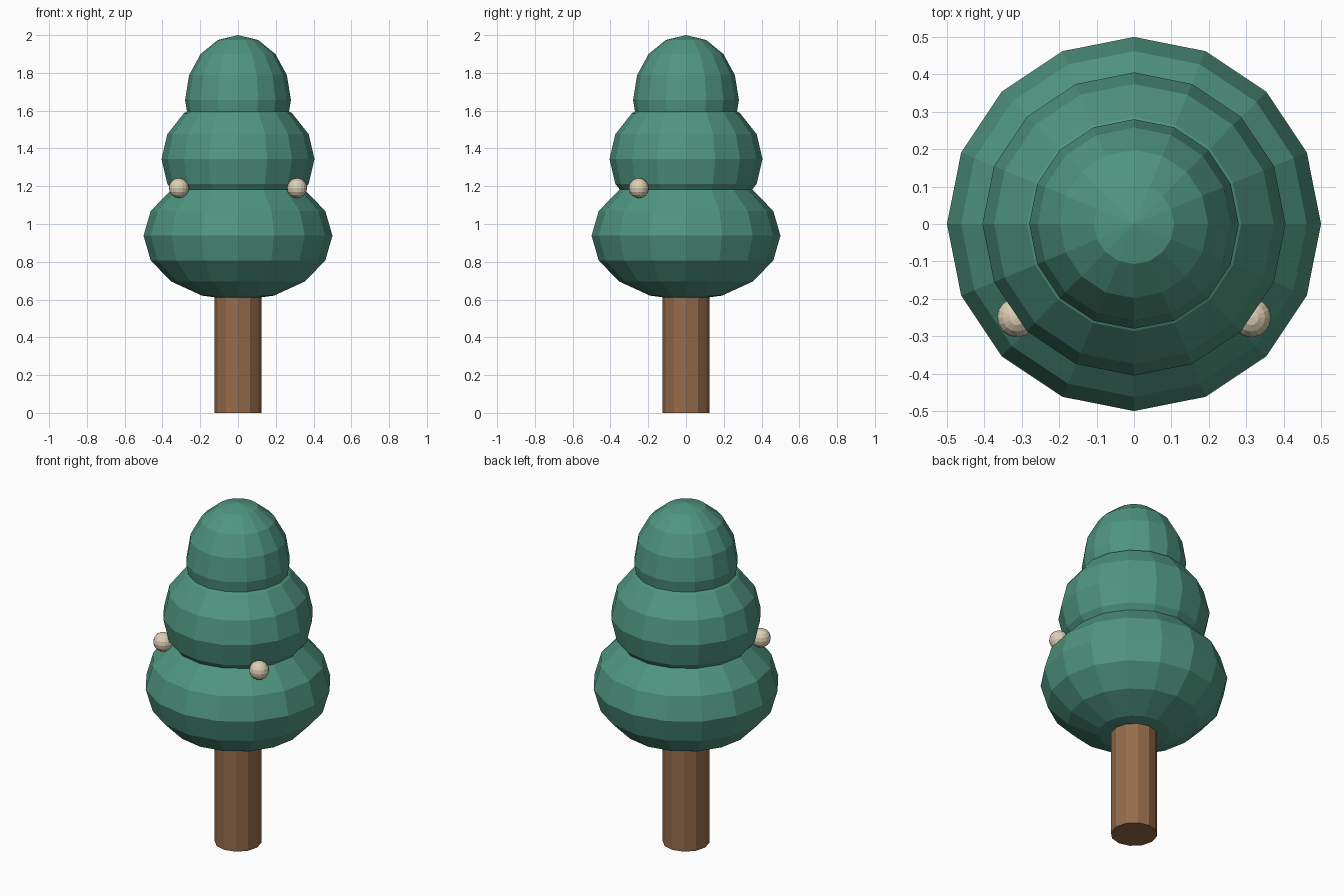
import bpy

default_cube = bpy.data.objects.get("Cube")
if default_cube:
    bpy.data.objects.remove(default_cube, do_unlink=True)


def make_material(name, rgb):
    mat = bpy.data.materials.new(name)
    mat.use_nodes = True
    colour = (*rgb, 1)
    mat.diffuse_color = colour
    bsdf = next(n for n in mat.node_tree.nodes if n.type == 'BSDF_PRINCIPLED')
    bsdf.inputs["Base Color"].default_value = colour
    return mat


green = make_material("leaf green", (0.08, 0.305, 0.22))
brown = make_material("bark brown", (0.305, 0.15, 0.07))
cream = make_material("berry cream", (0.73, 0.63, 0.46))


def add_ball(name, centre, radius, height, mat):
    """Faceted ball, squashed to its own half height."""
    bpy.ops.mesh.primitive_uv_sphere_add(segments=16, ring_count=8, radius=1, location=centre)
    ball = bpy.context.object
    ball.name = name
    ball.scale = (radius, radius, height)
    ball.data.materials.append(mat)
    bpy.ops.object.transform_apply(location=False, rotation=False, scale=True)
    bpy.ops.object.shade_flat()


# Trunk, reaching up into the foliage
trunk_height = 0.7
bpy.ops.mesh.primitive_cylinder_add(vertices=12, radius=0.125, depth=trunk_height,
                                    location=(0, 0, trunk_height / 2))
trunk = bpy.context.object
trunk.name = "trunk"
trunk.data.materials.append(brown)

# Three overlapping tiers of foliage
for name, z, radius in (("lower_foliage", 0.938, 0.5),
                        ("middle_foliage", 1.344, 0.405),
                        ("upper_foliage", 1.657, 0.28)):
    add_ball(name, (0, 0, z), radius, 0.343, green)

# Pair of round berries tucked between the lower tiers
for name, side in (("left_berry", 1), ("right_berry", -1)):
    add_ball(name, (side * 0.313, -0.25, 1.19), 0.053, 0.053, cream)
